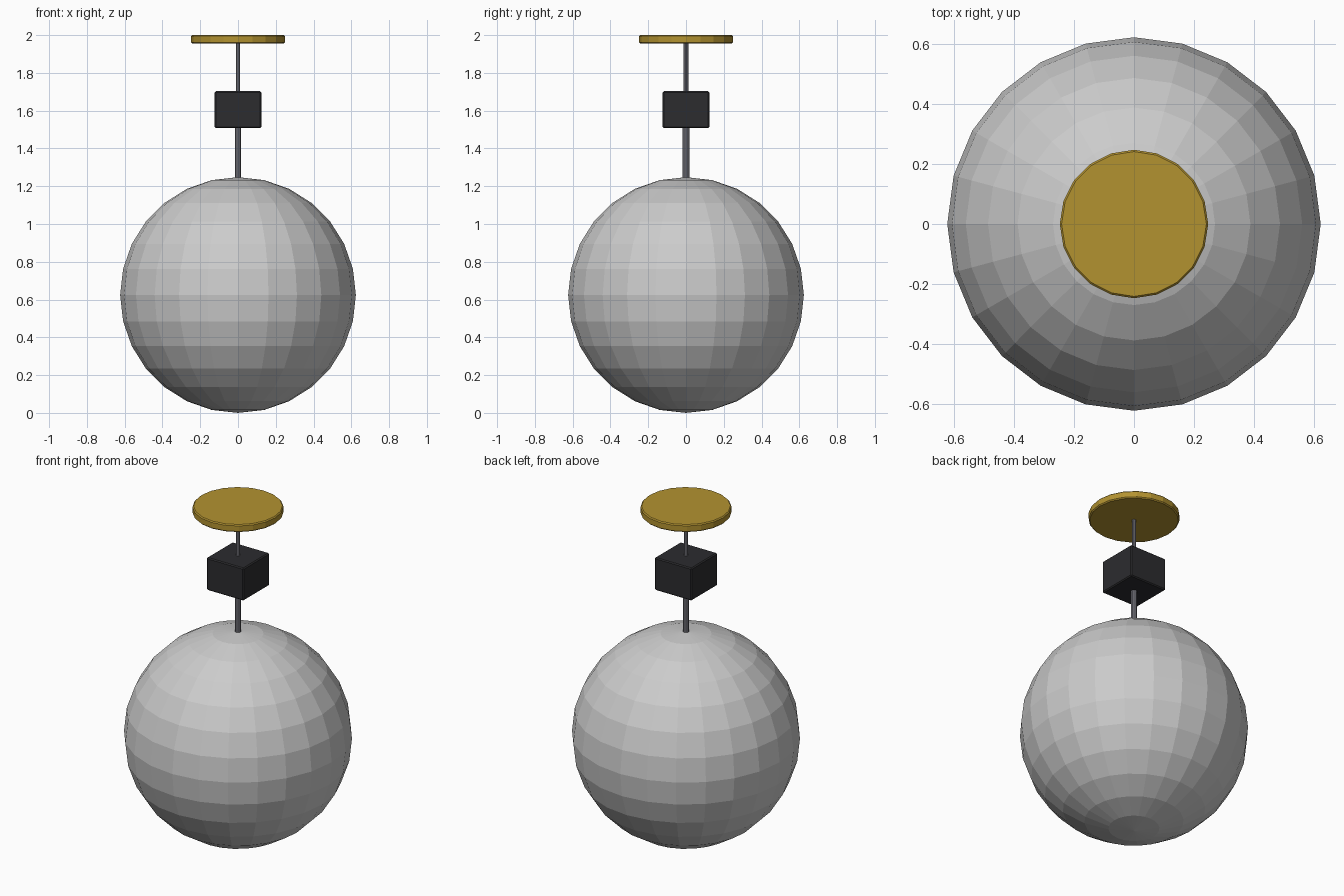
import bpy

if "Cube" in bpy.data.objects:
    bpy.data.objects.remove(bpy.data.objects["Cube"])


def finish(name, color=None, bevel=0.0):
    ob = bpy.context.object
    ob.name = name
    if color:
        mat = bpy.data.materials.new(name + "_color")
        mat.diffuse_color = (*color, 1)
        mat.use_nodes = True
        mat.node_tree.nodes["Principled BSDF"].inputs["Base Color"].default_value = mat.diffuse_color
        ob.data.materials.append(mat)
    if bevel:
        mod = ob.modifiers.new("edge_bevel", 'BEVEL')
        mod.width = bevel
        mod.segments = 1
        mod.limit_method = 'ANGLE'
        mod.angle_limit = 0.9
    return ob


def cylinder(name, radius, z0, z1, sides, color=None, bevel=0.0):
    bpy.ops.mesh.primitive_cylinder_add(vertices=sides, radius=radius, depth=z1 - z0,
                                        location=(0, 0, (z0 + z1) / 2))
    return finish(name, color, bevel)


GOLD = (0.45, 0.29, 0.03)
BLACK = (0.025, 0.025, 0.028)
STEEL = (0.2, 0.2, 0.23)

# Faceted mirror ball
bpy.ops.mesh.primitive_uv_sphere_add(segments=24, ring_count=14, radius=0.624,
                                     location=(0, 0, 0.624))
finish("mirror_ball")

# Rods above and below the motor
cylinder("lower_rod", 0.018, 1.23, 1.52, 10, STEEL)
cylinder("upper_rod", 0.0125, 1.69, 1.965, 10, STEEL)

# Motor housing
bpy.ops.mesh.primitive_cube_add(size=1, location=(0, 0, 1.605))
motor = finish("motor_box", BLACK, 0.006)
motor.scale = (0.247, 0.247, 0.196)
bpy.ops.object.transform_apply(location=False, rotation=False, scale=True)

# Ceiling plate
cylinder("ceiling_plate", 0.248, 1.955, 2.0, 20, GOLD, 0.006)
